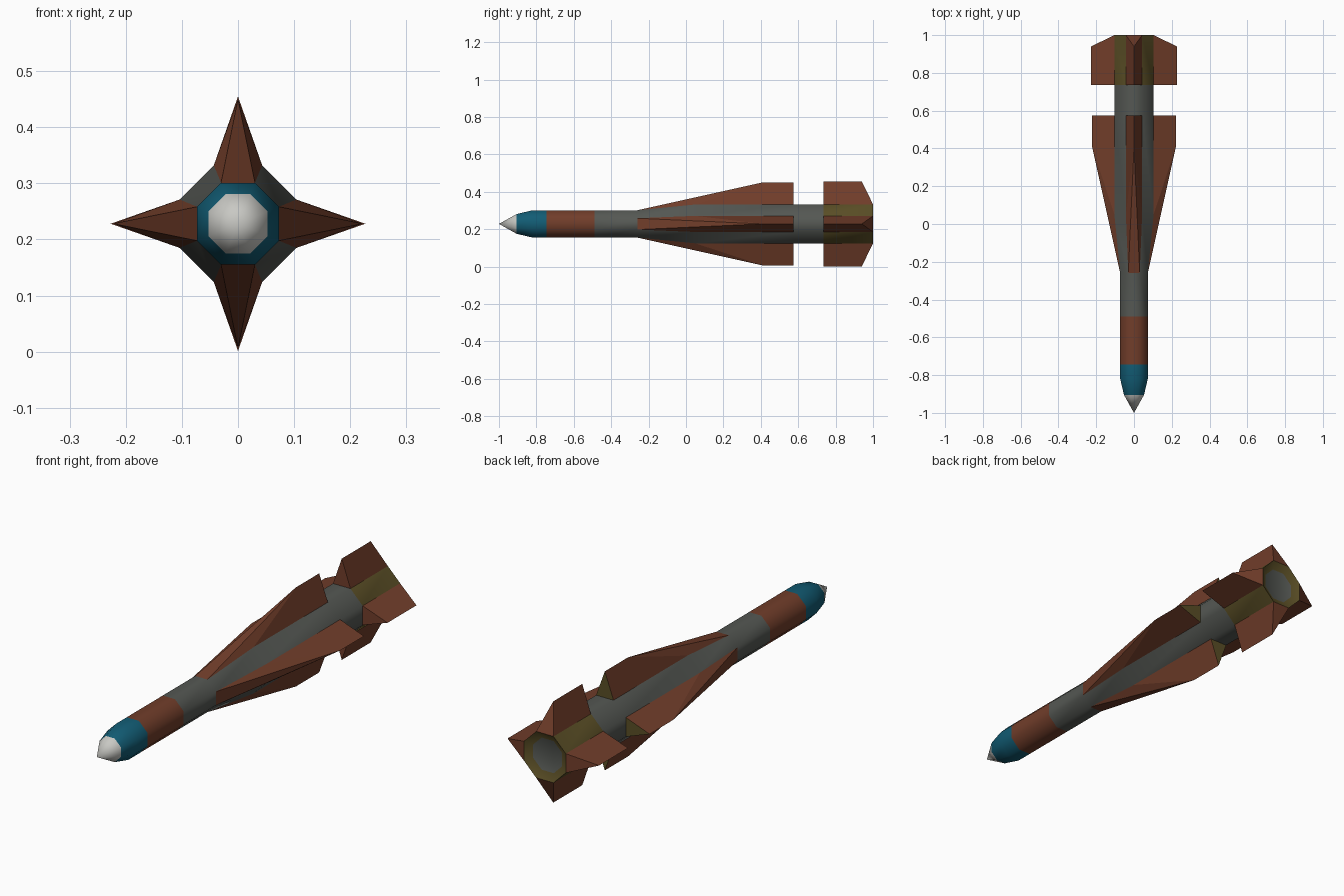
import bpy, bmesh, math
from mathutils import Vector, Matrix

if "Cube" in bpy.data.objects:
    bpy.data.objects.remove(bpy.data.objects["Cube"])

CZ = 0.228                      # height of the body axis
T = math.tan(math.pi / 8)       # half side of octagon / apothem


def mat(name, rgb):
    m = bpy.data.materials.new(name)
    m.diffuse_color = (*rgb, 1)
    m.use_nodes = True
    m.node_tree.nodes["Principled BSDF"].inputs["Base Color"].default_value = m.diffuse_color
    return m


WHITE = mat("nose_white", (0.58, 0.58, 0.55))
TEAL = mat("band_teal", (0.006, 0.107, 0.175))
BROWN = mat("fin_brown", (0.165, 0.047, 0.023))
GREY = mat("body_grey", (0.09, 0.097, 0.087))
OLIVE = mat("tail_olive", (0.102, 0.076, 0.019))
MATS = [WHITE, TEAL, BROWN, GREY, OLIVE]


def finish(bm, name, smooth=None):
    me = bpy.data.meshes.new(name)
    bm.to_mesh(me)
    bm.free()
    for m in MATS:
        me.materials.append(m)
    ob = bpy.data.objects.new(name, me)
    ob.location.z = CZ
    bpy.context.collection.objects.link(ob)
    if smooth:
        bpy.ops.object.select_all(action='DESELECT')
        ob.select_set(True)
        bpy.context.view_layer.objects.active = ob
        bpy.ops.object.shade_smooth_by_angle(angle=math.radians(smooth))
    return ob


# Octagonal body: (y, apothem, colour of the band behind, fins cover the flats)
profile = [
    (-1.0, 0.0, 0, False),
    (-0.905, 0.053, 1, False),
    (-0.82, 0.073, 1, False),
    (-0.745, 0.073, 2, False),
    (-0.49, 0.073, 3, False),
    (-0.26, 0.073, 3, True),
    (0.05, 0.104, 3, True),
    (0.575, 0.104, 3, False),
    (0.735, 0.104, 4, True),
    (1.0, 0.104, 4, False),
    (0.98, 0.072, 3, False),
    (0.985, 0.0, 3, False),
]


def build_body():
    bm = bmesh.new()
    rings = []
    for y, a, _, _ in profile:
        if a == 0:
            rings.append([bm.verts.new((0, y, 0))] * 8)
            continue
        r = a / math.cos(math.pi / 8)
        rings.append([bm.verts.new((r * math.cos(t), y, r * math.sin(t)))
                      for t in [(k - 0.5) * math.pi / 4 for k in range(8)]])
    for i in range(len(rings) - 1):
        p, q = rings[i], rings[i + 1]
        for j in range(8):
            if profile[i][3] and j % 2 == 0:
                continue
            k = (j + 1) % 8
            f = bm.faces.new(list(dict.fromkeys([p[j], q[j], q[k], p[k]])))
            f.material_index = profile[i][2]
    return finish(bm, "missile_body", 50)


def build_fin(name, quarter, base, ridge, faces, end_mat):
    """Wedge fin on one flat side; faces use L/R base points and T ridge points."""
    bm = bmesh.new()
    rot = Matrix.Rotation(quarter * math.pi / 2, 3, 'Y')
    v = {}
    for i, (y, a) in enumerate(base):
        v["L%d" % i] = bm.verts.new(rot @ Vector((-a * T, y, a)))
        v["R%d" % i] = bm.verts.new(rot @ Vector((a * T, y, a)))
    for i, (y, h) in enumerate(ridge):
        v["T%d" % i] = bm.verts.new(rot @ Vector((0, y, h)))
    mid = sum((p.co for p in bm.verts), Vector()) / len(bm.verts)
    n = len(base) - 1

    def add(keys, m=2):
        f = bm.faces.new([v[k] for k in keys])
        f.material_index = m
        f.normal_update()
        if f.normal.dot(f.calc_center_median() - mid) < 0:
            f.normal_flip()

    for s in "LR":
        for keys in faces:
            add([k.replace("B", s) for k in keys])
    add(["L0", "R0", "T0"])
    add(["L%d" % n, "R%d" % n, "T1"], end_mat)
    return finish(bm, name)


build_body()
for q, side in enumerate(("top", "right", "bottom", "left")):
    # Long swept fins with a narrow leading facet and olive trailing end
    build_fin("main_fin_" + side, q,
              [(-0.26, 0.073), (0.05, 0.104), (0.575, 0.104)],
              [(0.41, 0.222), (0.575, 0.222)],
              [("B0", "B1", "T0"), ("B1", "B2", "T1", "T0")], 4)
    # Short tail fins with a bevelled rear
    build_fin("tail_fin_" + side, q,
              [(0.735, 0.104), (1.0, 0.104)],
              [(0.735, 0.227), (0.94, 0.227)],
              [("B0", "B1", "T1", "T0")], 2)
